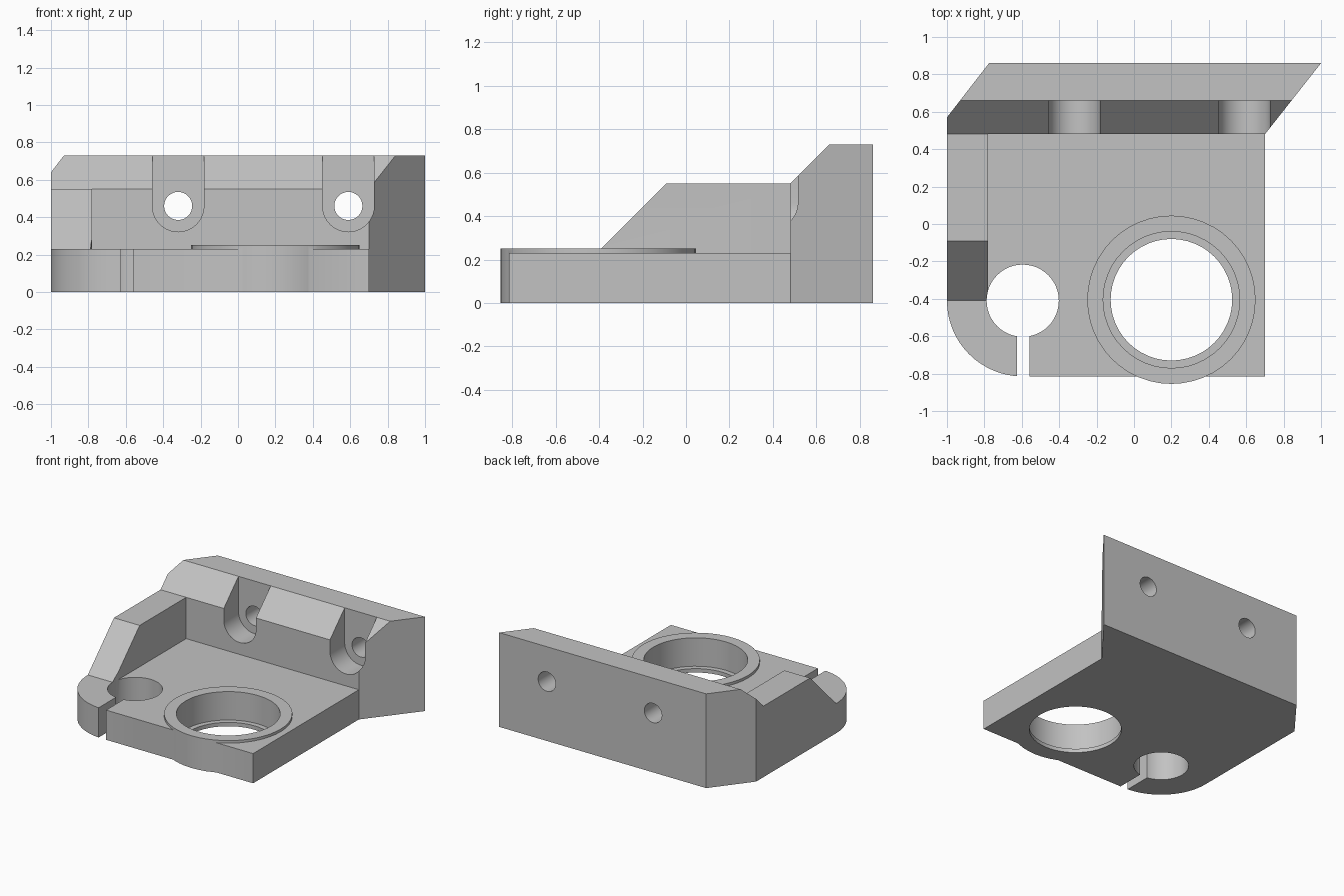
import bpy
import bmesh
from math import cos, sin, pi
from mathutils import Vector

if "Cube" in bpy.data.objects:
    bpy.data.objects.remove(bpy.data.objects["Cube"], do_unlink=True)

grey = bpy.data.materials.new("plain grey")
grey.use_nodes = True
COLOUR = (0.54, 0.54, 0.54, 1)
grey.diffuse_color = COLOUR
grey.node_tree.nodes["Principled BSDF"].inputs["Base Color"].default_value = COLOUR


def arc(cx, cy, r, start, end, steps):
    """Points along an arc, angles in units of pi."""
    angles = [pi * (start + (end - start) * i / steps) for i in range(steps + 1)]
    return [(cx + r * cos(a), cy + r * sin(a)) for a in angles]


def circle(cx, cy, r, steps=48):
    return arc(cx, cy, r, 0, 2, steps)[:-1]


def prism(name, outline, axis, lo, hi):
    """Extrude a 2D outline along the given axis."""
    place = {"x": lambda p, d: (d, p[0], p[1]),
             "y": lambda p, d: (p[0], d, p[1]),
             "z": lambda p, d: (p[0], p[1], d)}[axis]
    bm = bmesh.new()
    face = bm.faces.new([bm.verts.new(place(p, lo)) for p in outline])
    grown = bmesh.ops.extrude_face_region(bm, geom=[face])
    top = [g for g in grown["geom"] if isinstance(g, bmesh.types.BMVert)]
    shift = Vector(place((0, 0), hi - lo))
    bmesh.ops.translate(bm, verts=top, vec=shift)
    bmesh.ops.recalc_face_normals(bm, faces=bm.faces)
    mesh = bpy.data.meshes.new(name)
    bm.to_mesh(mesh)
    bm.free()
    mesh.materials.append(grey)
    obj = bpy.data.objects.new(name, mesh)
    bpy.context.collection.objects.link(obj)
    return obj


def combine(body, tool, operation):
    """Apply a boolean and remove the tool object."""
    mod = body.modifiers.new(tool.name, "BOOLEAN")
    mod.operation, mod.solver, mod.object = operation, "EXACT", tool
    bpy.context.view_layer.objects.active = body
    bpy.ops.object.modifier_apply(modifier=mod.name)
    bpy.data.objects.remove(tool, do_unlink=True)


ROD = (-0.595, -0.41)
BORE = (0.2, -0.405)

# Base plate with one rounded corner
corner = arc(*ROD, 0.405, 1, 1.5, 16)
bracket = prism("mounting_bracket",
                corner + [(0.7, -0.815), (0.7, 0.55), (-1, 0.55)], "z", 0, 0.23)

# Sloped back wall, trimmed to its slanted plan
wall = prism("back_wall", [(0.48, 0), (0.86, 0), (0.86, 0.73), (0.66, 0.73), (0.48, 0.55)],
             "x", -1.2, 1.2)
plan = prism("wall_plan", [(-1, 0.4), (-1, 0.57), (-0.775, 0.86), (-0.775, 0.95),
                           (1.071, 0.95), (0.637, 0.4)], "z", -0.1, 1)
combine(wall, plan, "INTERSECT")
combine(bracket, wall, "UNION")

# Side arm with a sloping front
arm = prism("side_arm", [(-0.41, 0.23), (-0.41, 0.15), (0.53, 0.15), (0.53, 0.55), (-0.09, 0.55)],
            "x", -1, -0.78)
combine(bracket, arm, "UNION")

# Raised collar around the large bore
combine(bracket, prism("bore_collar", circle(*BORE, 0.45), "z", 0, 0.25), "UNION")

# Large bore with a thin retaining lip at the bottom
combine(bracket, prism("bore_cut", circle(*BORE, 0.365), "z", 0.03, 0.5), "DIFFERENCE")
combine(bracket, prism("lip_cut", circle(*BORE, 0.325), "z", -0.1, 0.4), "DIFFERENCE")

# Rod hole and its clamping slot
combine(bracket, prism("rod_cut", circle(*ROD, 0.193), "z", -0.1, 0.7), "DIFFERENCE")
slot = [(-0.625, -1), (-0.56, -1), (-0.56, -0.5), (-0.625, -0.5)]
combine(bracket, prism("slot_cut", slot, "z", -0.1, 0.4), "DIFFERENCE")

# Screw recesses and through holes in the wall
for x in (-0.32, 0.59):
    recess = arc(x, 0.46, 0.138, 1, 2, 20) + [(x + 0.138, 0.9), (x - 0.138, 0.9)]
    combine(bracket, prism("recess_cut", recess, "y", 0.3, 0.66), "DIFFERENCE")
    combine(bracket, prism("screw_cut", circle(x, 0.46, 0.075, 32), "y", 0.3, 1), "DIFFERENCE")

# Smooth curved walls, sharp edges
bpy.ops.object.select_all(action="DESELECT")
bracket.select_set(True)
bpy.context.view_layer.objects.active = bracket
bpy.ops.object.shade_smooth_by_angle()
